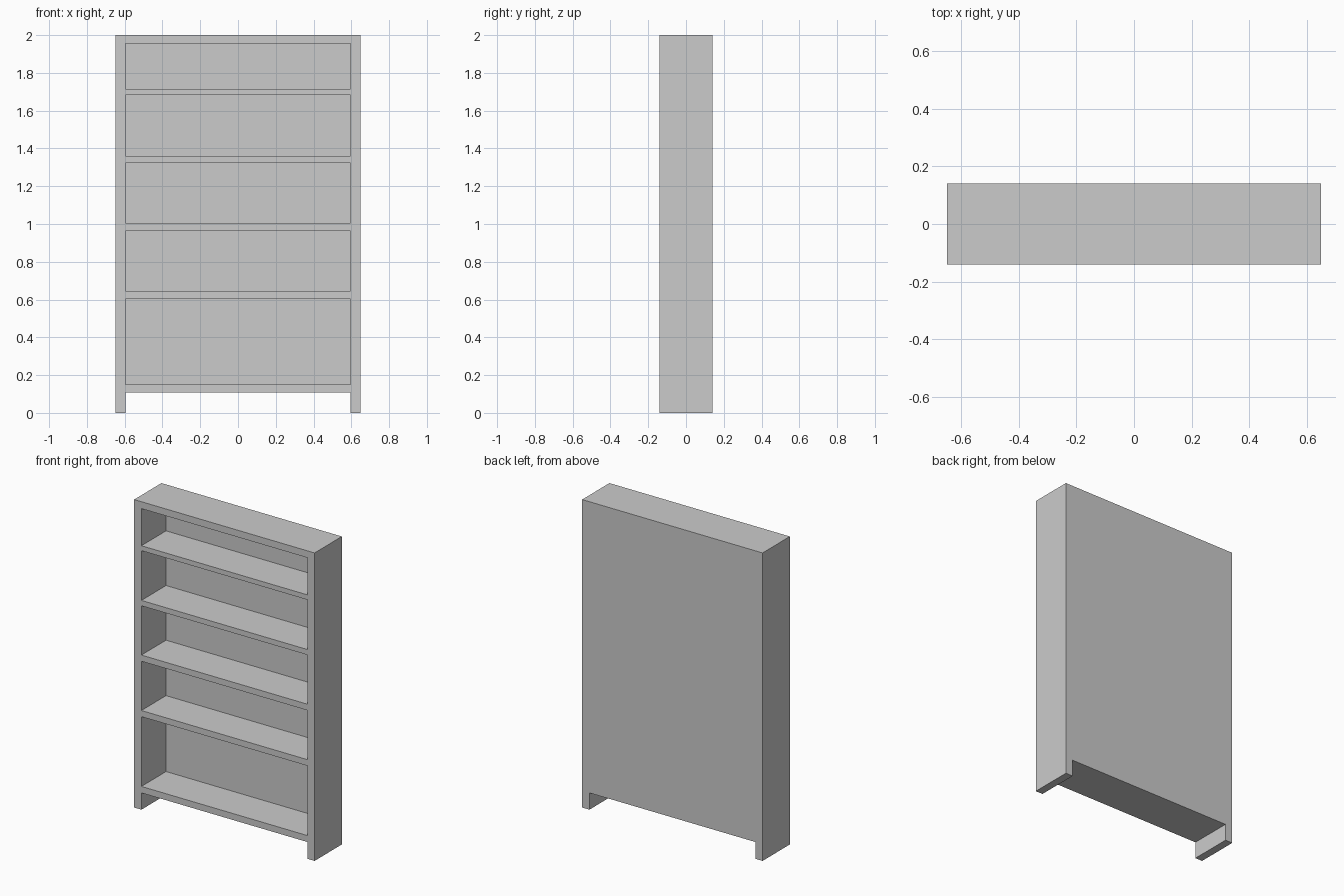
import bpy

if "Cube" in bpy.data.objects:
    bpy.data.objects.remove(bpy.data.objects["Cube"])

HALF_W, HALF_D, HEIGHT = 0.648, 0.14, 2.0
INNER_W = 0.596        # half width between the side panels
BACK_Y = 0.113         # inner face of the back panel


def box(name, x0, x1, y0, y1, z0, z1):
    bpy.ops.mesh.primitive_cube_add(
        size=1, location=((x0 + x1) / 2, (y0 + y1) / 2, (z0 + z1) / 2))
    ob = bpy.context.object
    ob.name = name
    ob.scale = (x1 - x0, y1 - y0, z1 - z0)
    bpy.ops.object.transform_apply(location=True, rotation=False, scale=True)
    return ob


# Outer carcass of the bookcase
case = box("bookcase", -HALF_W, HALF_W, -HALF_D, HALF_D, 0, HEIGHT)

# Shelf compartments, from bottom to top, and the open gap between the feet
compartments = [(0.151, 0.604), (0.644, 0.964), (1.004, 1.324),
                (1.359, 1.682), (1.714, 1.955)]
cutters = [box("compartment_cutter", -INNER_W, INNER_W, -0.3, BACK_Y, z0, z1)
           for z0, z1 in compartments]
cutters.append(box("foot_gap_cutter", -INNER_W, INNER_W, -0.3, 0.3, -0.1, 0.109))

# Cut every opening, then remove the helpers
for cutter in cutters:
    cutter.hide_render = True
    mod = case.modifiers.new("opening", 'BOOLEAN')
    mod.operation = 'DIFFERENCE'
    mod.solver = 'EXACT'
    mod.object = cutter
    bpy.context.view_layer.objects.active = case
    bpy.ops.object.modifier_apply(modifier=mod.name)
    bpy.data.objects.remove(cutter, do_unlink=True)
